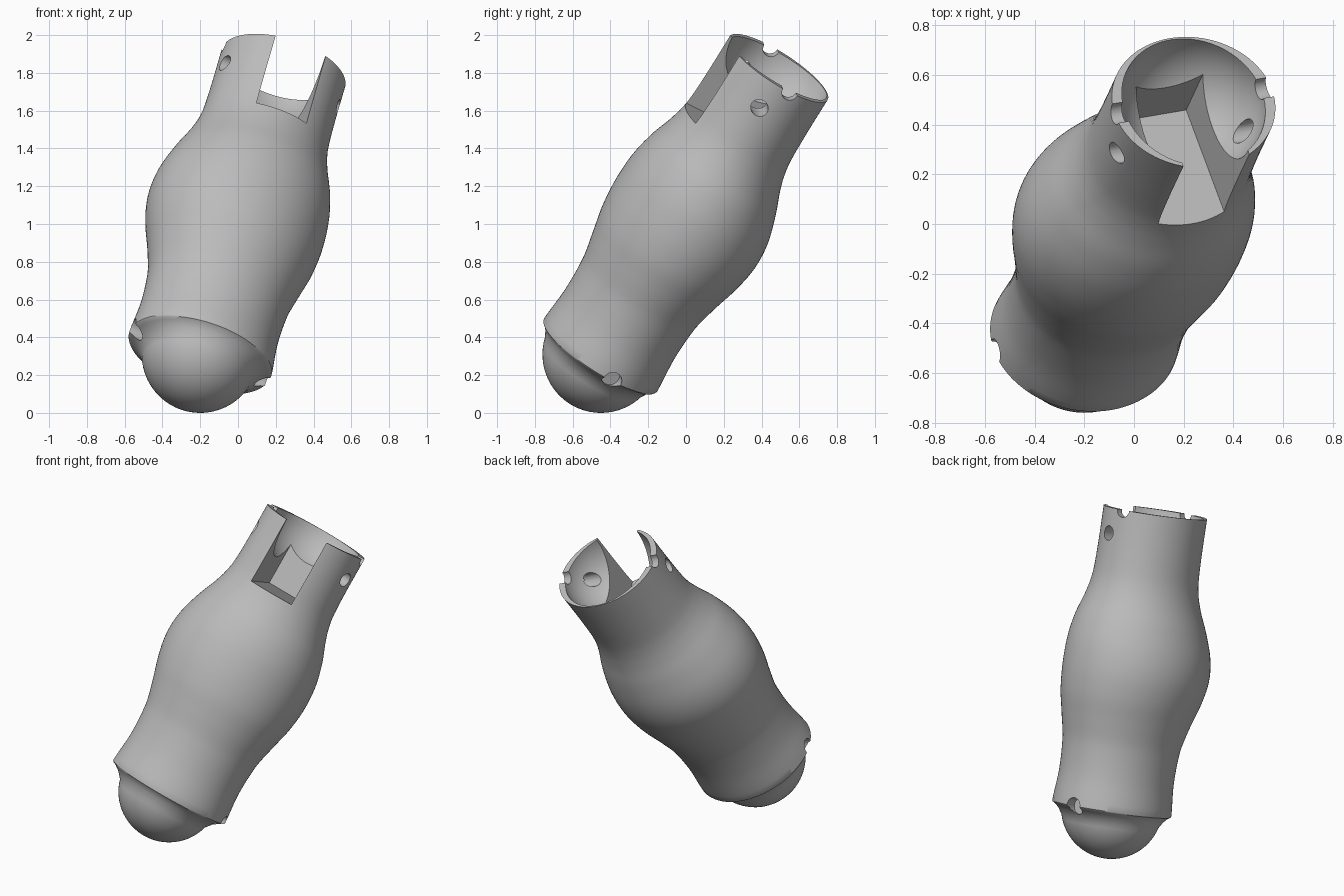
import bpy, bmesh, math
from mathutils import Vector, Matrix

cube = bpy.data.objects.get("Cube")
if cube:
    bpy.data.objects.remove(cube, do_unlink=True)

# Tilted frame: w = side to side, b = towards the back, a = along the limb
BALL = Vector((-0.20, -0.45, 0.31))
TOP = Vector((0.24, 0.49, 1.825))
a = (TOP - BALL).normalized()
w = Vector((0.924, 0.17, -0.342))
w = (w - a * w.dot(a)).normalized()
b = a.cross(w)
LENGTH = (TOP - BALL).length
FRAME = Matrix.Translation(BALL) @ Matrix((w, b, a)).transposed().to_4x4()
SEGS, BALL_R = 96, 0.31

grey = bpy.data.materials.new("plain grey")
grey.use_nodes = True
grey.diffuse_color = (0.5, 0.5, 0.5, 1)
grey.node_tree.nodes["Principled BSDF"].inputs["Base Color"].default_value = (0.5, 0.5, 0.5, 1)


def new_object(name, bm):
    bmesh.ops.recalc_face_normals(bm, faces=bm.faces)
    mesh = bpy.data.meshes.new(name)
    bm.to_mesh(mesh)
    bm.free()
    mesh.materials.append(grey)
    obj = bpy.data.objects.new(name, mesh)
    bpy.context.collection.objects.link(obj)
    obj.matrix_world = FRAME
    return obj


def catmull(p, q, r, s, f):
    return 0.5 * (2 * q + (r - p) * f + (2 * p - 5 * q + 4 * r - s) * f ** 2
                  + (3 * q - p - 3 * r + s) * f ** 3)


# Rings of the body: height, side radius, depth radius, shift
rings = []
for i in range(1, 16):                       # ball end
    ang = math.radians(75) * i / 15
    r = BALL_R * math.sin(ang)
    rings.append((-BALL_R * math.cos(ang), r, r, 0))
rings += [(-0.04, 0.335, 0.318, 0), (-0.015, 0.37, 0.337, 0), (-0.006, 0.39, 0.35, 0)]

profile = [(0.0, 0.395), (0.2, 0.38), (0.4, 0.39), (0.55, 0.425), (0.7, 0.465),
           (0.85, 0.485), (1.0, 0.475), (1.15, 0.435), (1.3, 0.378), (1.42, 0.35),
           (1.6, 0.343), (LENGTH, 0.343)]
for i in range(len(profile) - 1):
    pts = [profile[min(max(i + k, 0), len(profile) - 1)] for k in (-1, 0, 1, 2)]
    for step in range(5):
        f = step / 5
        t = pts[1][0] + (pts[2][0] - pts[1][0]) * f
        r = catmull(*[p[1] for p in pts], f)
        shift = 0.02 * math.exp(-((t - 0.88) / 0.25) ** 2)
        rings.append((t, r, r * 0.89, shift))
rings.append((LENGTH, 0.343, 0.343 * 0.89, 0))

# Limb body lofted through the rings
bm = bmesh.new()
loops = []
for t, rw, rd, shift in rings:
    loops.append([bm.verts.new((rw * math.cos(2 * math.pi * k / SEGS) - shift * 0.7,
                                rd * math.sin(2 * math.pi * k / SEGS) + shift, t))
                  for k in range(SEGS)])
for low, high in zip(loops, loops[1:]):
    for k in range(SEGS):
        n = (k + 1) % SEGS
        bm.faces.new((low[k], low[n], high[n], high[k]))
tip = bm.verts.new((0, 0, -BALL_R))
for k in range(SEGS):
    bm.faces.new((tip, loops[0][(k + 1) % SEGS], loops[0][k]))
bm.faces.new(loops[-1])
body = new_object("limb_body", bm)


# Cutters
def sphere_cutter(name, centre, radius):
    bm = bmesh.new()
    bmesh.ops.create_uvsphere(bm, u_segments=64, v_segments=32, radius=radius,
                              matrix=Matrix.Translation(centre))
    return new_object(name, bm)


def box_cutter(name, low, high):
    bm = bmesh.new()
    low, high = Vector(low), Vector(high)
    bmesh.ops.create_cube(bm, size=1, matrix=Matrix.Translation((low + high) / 2)
                          @ Matrix.Diagonal((*(high - low), 1)))
    return new_object(name, bm)


def pin_cutter(name, side, back, height, radius, inner):
    bm = bmesh.new()
    bmesh.ops.create_cone(bm, cap_ends=True, segments=24, radius1=radius, radius2=radius,
                          depth=0.4, matrix=Matrix.Translation((side * (inner + 0.2), back, height))
                          @ Matrix.Rotation(math.pi / 2, 4, 'Y'))
    return new_object(name, bm)


cutters = [sphere_cutter("socket_cutter", (0, 0, LENGTH + 0.005), 0.298),
           box_cutter("slot_cutter", (-0.14, -0.6, 1.40), (0.15, 0.2, 2.1))]
for side, label in ((1, "left"), (-1, "right")):
    cutters.append(pin_cutter(label + "_hole_cutter", side, -0.085, 1.68, 0.045, 0.15))
    cutters.append(pin_cutter(label + "_rim_notch_cutter", side, 0.01, LENGTH, 0.045, 0.15))
    cutters.append(pin_cutter(label + "_base_notch_cutter", side, 0.0, 0.0, 0.05, 0.315))

bpy.ops.object.select_all(action='DESELECT')
bpy.context.view_layer.objects.active = body
body.select_set(True)
for cutter in cutters:
    cutter.hide_render = True
    mod = body.modifiers.new(cutter.name, 'BOOLEAN')
    mod.operation, mod.solver, mod.object = 'DIFFERENCE', 'EXACT', cutter
    bpy.ops.object.modifier_apply(modifier=mod.name)
    bpy.data.objects.remove(cutter, do_unlink=True)

bpy.ops.object.shade_smooth_by_angle(angle=math.radians(35))
